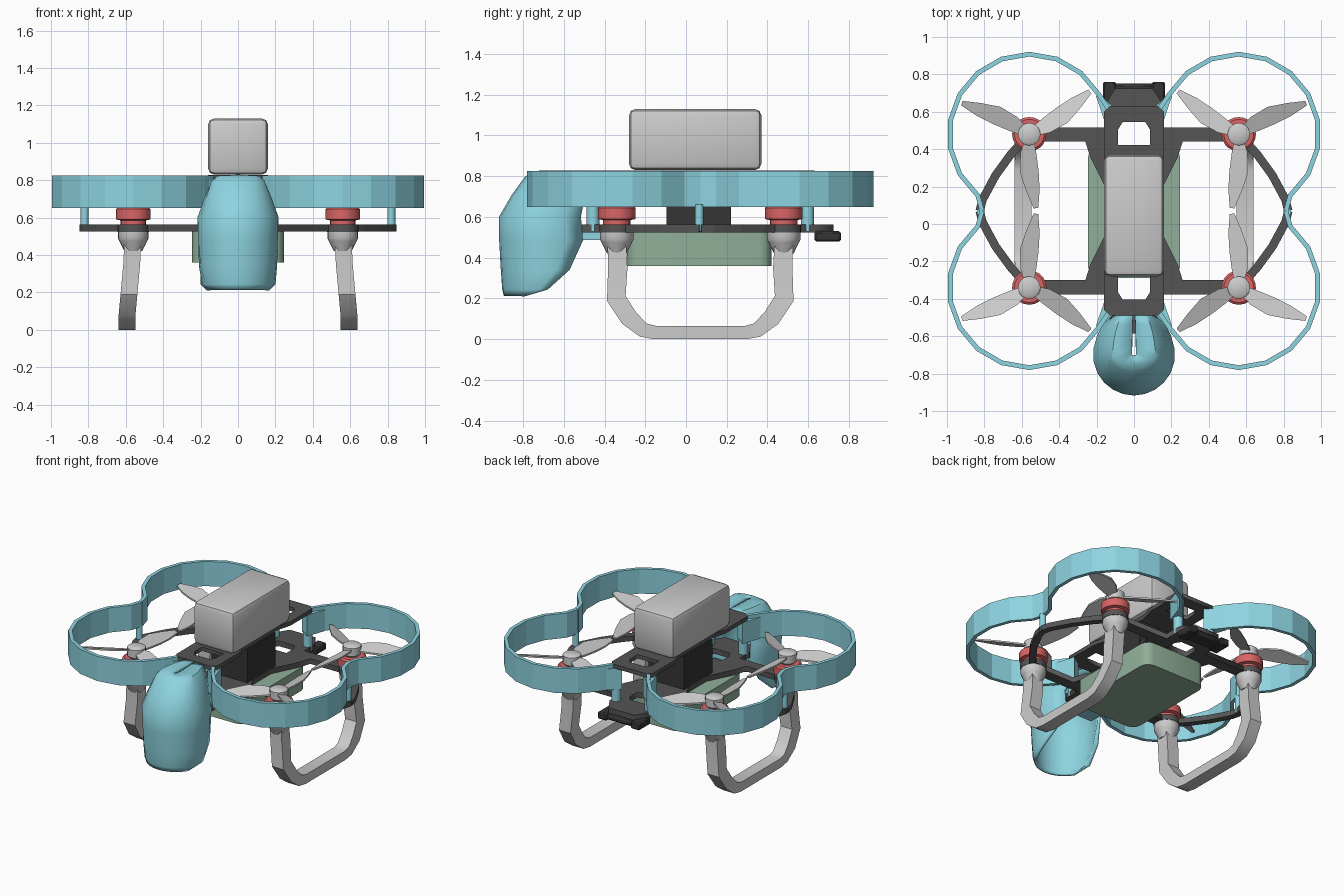
import bpy, bmesh, math
from mathutils import Vector, Matrix

if "Cube" in bpy.data.objects:
    bpy.data.objects.remove(bpy.data.objects["Cube"])

CY = 0.07  # fore-aft symmetry plane of the four rotors
COL = {'blue': (.27, .66, .75, 1), 'red': (.70, .13, .13, 1), 'green': (.28, .43, .32, 1),
       'dark': (.09, .09, .09, 1), 'black': (.035, .035, .035, 1)}
MAT = {}
for k, c in COL.items():
    MAT[k] = bpy.data.materials.new(k)
    MAT[k].diffuse_color = c


def finish(bm, name, col=None, mirror='', smooth=0):
    bmesh.ops.translate(bm, vec=(0, -CY, 0), verts=bm.verts)
    bmesh.ops.recalc_face_normals(bm, faces=bm.faces)
    me = bpy.data.meshes.new(name)
    bm.to_mesh(me)
    bm.free()
    ob = bpy.data.objects.new(name, me)
    ob.location.y = CY
    bpy.context.collection.objects.link(ob)
    if col:
        me.materials.append(MAT[col])
    if smooth:
        bpy.ops.object.select_all(action='DESELECT')
        ob.select_set(True)
        bpy.context.view_layer.objects.active = ob
        bpy.ops.object.shade_smooth_by_angle(angle=math.radians(smooth))
    if mirror:
        m = ob.modifiers.new('mirror', 'MIRROR')
        m.use_axis = ('X' in mirror, 'Y' in mirror, False)
        m.use_mirror_merge = False
    return ob


def band(bm, path, widths, c0, c1, put=lambda a, b, c: (a, b, c)):
    """Strip of given widths along a flat path, extruded from c0 to c1."""
    P = [Vector(p) for p in path]
    if not isinstance(widths, list):
        widths = [widths] * len(P)
    rings = []
    for i, p in enumerate(P):
        d0 = (p - P[max(i - 1, 0)]).normalized()
        d1 = (P[min(i + 1, len(P) - 1)] - p).normalized()
        t = (d0 + d1).normalized()
        cs = max(t.dot(d1 if d1.length else d0), .5)
        n = Vector((-t.y, t.x)) * widths[i] / 2 / cs
        rings.append([bm.verts.new(put(*q, c)) for q, c in
                      ((p + n, c0), (p - n, c0), (p - n, c1), (p + n, c1))])
    for r, s in zip(rings, rings[1:]):
        for j in range(4):
            bm.faces.new((r[j], r[(j + 1) % 4], s[(j + 1) % 4], s[j]))
    bm.faces.new(rings[0])
    bm.faces.new(rings[-1])


def lathe(bm, x, y, prof, n=20):
    """Stack of (radius, z) rings with closed ends."""
    rings = [[bm.verts.new((x + r * math.cos(2 * math.pi * i / n), y + r * math.sin(2 * math.pi * i / n), z))
              for i in range(n)] for r, z in prof]
    for r, s in zip(rings, rings[1:]):
        for j in range(n):
            bm.faces.new((r[j], r[(j + 1) % n], s[(j + 1) % n], s[j]))
    bm.faces.new(rings[0])
    bm.faces.new(rings[-1])


def turned(name, x, y, prof, col=None, mirror='XY', n=20):
    bm = bmesh.new()
    lathe(bm, x, y, prof, n)
    return finish(bm, name, col, mirror, 35)


def box(name, lo, hi, col=None, bevel=0, seg=2):
    bm = bmesh.new()
    lo, hi = Vector(lo), Vector(hi)
    bmesh.ops.create_cube(bm, size=1, matrix=Matrix.Translation((lo + hi) / 2) @ Matrix.Diagonal((*(hi - lo), 1)))
    if bevel:
        bmesh.ops.bevel(bm, geom=bm.edges[:], offset=bevel, segments=seg, profile=.5, affect='EDGES')
    return finish(bm, name, col, smooth=40 if bevel else 0)


def four_way(q):
    m = lambda sx, sy, pts: [(sx * x, sy * y) for x, y in pts]
    return q + m(1, -1, q[::-1]) + m(-1, -1, q) + m(-1, 1, q[::-1])


def plate(name, loops, z0, z1, col):
    """Flat plate with holes from closed outlines, centred on the symmetry plane."""
    cu = bpy.data.curves.new(name, 'CURVE')
    cu.dimensions, cu.fill_mode, cu.extrude = '2D', 'BOTH', (z1 - z0) / 2
    for lp in loops:
        s = cu.splines.new('POLY')
        s.points.add(len(lp) - 1)
        for p, (x, y) in zip(s.points, lp):
            p.co = (x, y, 0, 1)
        s.use_cyclic_u = True
    cu.materials.append(MAT[col])
    ob = bpy.data.objects.new(name, cu)
    ob.location = (0, CY, (z0 + z1) / 2)
    bpy.context.collection.objects.link(ob)
    bpy.ops.object.select_all(action='DESELECT')
    ob.select_set(True)
    bpy.context.view_layer.objects.active = ob
    bpy.ops.object.convert(target='MESH')


MX, MY = .56, .48  # back right motor

# propeller guards: 18-sided ring arcs joined at the waist
R = .428
arc = [(MX + R * math.cos(math.radians(a)), MY + R * math.sin(math.radians(a))) for a in range(150, -51, -20)]
bm = bmesh.new()
band(bm, [(.125, .60)] + arc + [(.812, .07)], .025, .65, .825)
finish(bm, 'propeller_guard', 'blue', 'XY')
bm = bmesh.new()
band(bm, [(.195, .69), (.12, .575)], [.02, .09], .65, .80)
finish(bm, 'guard_bracket', 'blue', 'XY')
turned('guard_post', .13, .597, [(.032, .53), (.032, .66)], 'blue', n=12)
turned('guard_side_post', .82, .065, [(.021, .53), (.021, .66)], 'blue', 'X', n=12)

# frame plates
slot = four_way([(.06, .48), (.085, .45)])
ends = [[(x, s * (y * .13 + .41)) for x, y in
         ((-.06, 1 * .5), (.06, .5), (.085, .2), (.085, -.45), (-.085, -.45), (-.085, .2))] for s in (1, -1)]
plate('lower_frame', [four_way([(.10, .655), (.16, .56), (.16, .447), (.56, .447), (.56, .37), (.26, .37),
                                (.235, .29), (.14, .1)])] + ends, .525, .562, 'dark')
plate('upper_plate', [four_way([(.13, .56), (.16, .53), (.16, .29), (.13, .18)])] + ends, .80, .828, 'dark')
bm = bmesh.new()
band(bm, [(.58, .46), (.66, .37), (.74, .26), (.81, .13), (.825, .07)], .045, .525, .562)
finish(bm, 'side_arm', 'dark', 'XY')
turned('motor_mount', MX, MY, [(.085, .524), (.085, .563)], 'dark')

# motors and propellers
turned('motor', MX, MY, [(.068, .56), (.068, .585), (.092, .59), (.092, .645), (.08, .655)], 'red')
turned('propeller_hub', MX, MY, [(.04, .65), (.06, .67), (.06, .725), (.045, .735)])
bm = bmesh.new()
for k in range(3):
    a = math.radians(-90 + 120 * k)
    ca, sa = math.cos(a), math.sin(a)
    # mirrored sweep: blades trail clockwise on the back right rotor
    put = lambda u, v, c: (MX - (u * ca - v * sa), MY + u * sa + v * ca, .695 + c - .35 * v)
    band(bm, [(.03, 0), (.1, -.005), (.2, 0), (.3, .02), (.395, .036)], [.05, .085, .1, .072, .025], 0, .012, put)
finish(bm, 'propeller_blades', None, 'XY', 35)

# landing legs: U-shaped bars splaying outward
bm = bmesh.new()
band(bm, [(.48, .48), (.475, .35), (.482, .2), (.42, .105), (.35, .045), (.29, .0325), (.07, .0325)],
     [.09, .095, .09, .088, .07, .065, .065], -.045, .045,
     lambda y, z, c: (.562 + .032 * max(0, min(1, (.42 - z) / .35)) + c, y, z))
bmesh.ops.bevel(bm, geom=[e for e in bm.edges if len(e.link_faces) == 2 and e.calc_face_angle(0) > 1.2
                          and all(abs(v.co.y - .07) > .001 for v in e.verts)],
                offset=.012, segments=1, affect='EDGES')
finish(bm, 'landing_leg', 'dark', 'XY', 35).data.materials[0] = None
turned('leg_collar', MX, MY, [(.048, .42), (.075, .475), (.082, .49), (.082, .524)])

# body boxes
box('battery', (-.16, -.28, .83), (.16, .37, 1.13), None, .032)
box('flight_stack', (-.14, -.095, .56), (.14, .22, .80), 'black')
bm = bmesh.new()
bmesh.ops.create_cube(bm, size=1, matrix=Matrix.Translation((0, .065, .4425)) @ Matrix.Diagonal((.49, .71, .165, 1)))
bmesh.ops.bevel(bm, geom=[e for e in bm.edges if abs(e.verts[0].co.z - e.verts[1].co.z) > .1],
                offset=.06, segments=3, profile=.5, affect='EDGES')
finish(bm, 'lower_case', 'green', smooth=35)

# tail piece
box('tail_bar', (-.165, .64, .485), (.165, .75, .523), 'black', .012, 1)
for s in (-1, 1):
    box('tail_pad', (s * .13 - .035, .63, .48), (s * .13 + .035, .76, .53), 'black', .008, 1)

# front hood: open-backed shell lofted from horizontal sections (z, half width, front y, back y)
levels = [(.215, .183, -.885, -.79), (.245, .193, -.893, -.68), (.34, .20, -.90, -.575), (.485, .206, -.908, -.51),
          (.60, .21, -.908, -.52), (.70, .172, -.85, -.50), (.79, .135, -.785, -.49), (.815, .11, -.745, -.49),
          (.82, .01, -.705, -.49)]
bm = bmesh.new()
rows = []
for z, w, yf, yb in levels:
    half = []
    for i in range(9):
        y = yb + (yf - yb) * math.sin(math.pi / 2 * i / 8)
        k = math.sqrt(max(0, 1 - ((y + .7) / (yf + .7)) ** 2)) if y < -.7 else 1 - .38 * ((y + .7) / .2) ** 2
        half.append((w * k, y))
    pts = half[:-1] + [(0, yf)] + [(-x, y) for x, y in half[-2::-1]]
    rows.append([bm.verts.new((x, y, z)) for x, y in pts])
for r, s in zip(rows, rows[1:]):
    for j in range(len(r) - 1):
        bm.faces.new((r[j], r[j + 1], s[j + 1], s[j]))
hood = finish(bm, 'front_hood', 'blue', smooth=40)
sol = hood.modifiers.new('shell', 'SOLIDIFY')
sol.thickness, sol.offset = .018, 0
box('hood_mount', (-.11, -.56, .487), (.11, -.42, .524), 'blue')

for m in bpy.data.materials:
    if m.users and not m.is_grease_pencil:
        m.use_nodes = True
        m.node_tree.nodes["Principled BSDF"].inputs["Base Color"].default_value = m.diffuse_color
